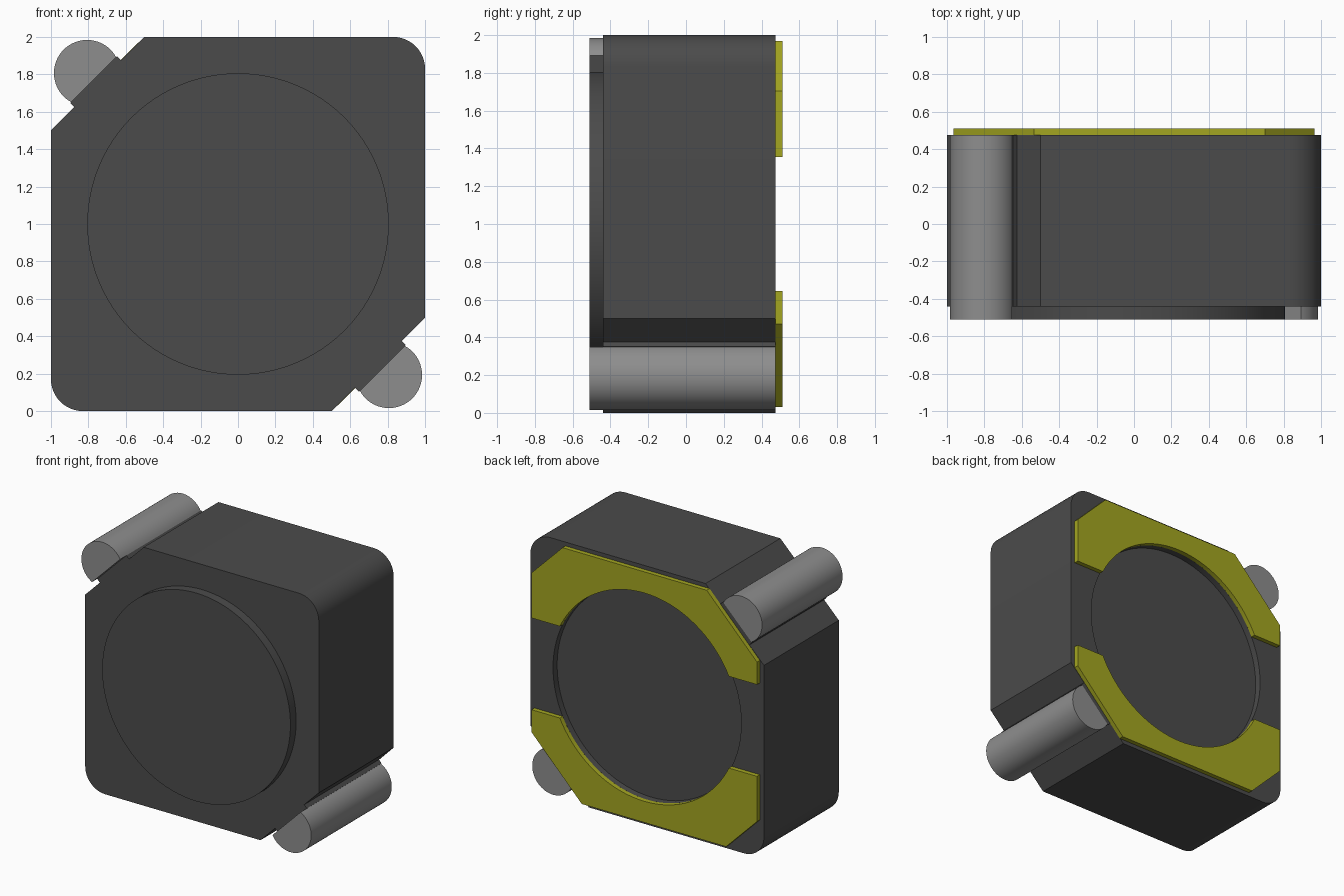
import bpy, bmesh, math

cube = bpy.data.objects.get("Cube")
if cube:
    bpy.data.objects.remove(cube, do_unlink=True)


def material(name, rgb):
    m = bpy.data.materials.new(name)
    m.use_nodes = True
    m.diffuse_color = (*rgb, 1)
    m.node_tree.nodes["Principled BSDF"].inputs["Base Color"].default_value = (*rgb, 1)
    return m


FERRITE = material("dark grey ferrite", (0.07, 0.07, 0.07))
WIRE = material("grey wire", (0.27, 0.27, 0.27))
PAD = material("olive yellow pad", (0.37, 0.38, 0.015))


def arc(cx, cz, r, a0, a1, n):
    """Points on an arc in the XZ plane, angles in degrees."""
    angles = [math.radians(a0 + (a1 - a0) * i / n) for i in range(n + 1)]
    return [(cx + r * math.cos(a), cz + r * math.sin(a)) for a in angles]


def turned(points):
    """Half turn about the centre of the model."""
    return [(-x, 2 - z) for x, z in points]


def finish(name, bm, mat):
    bmesh.ops.recalc_face_normals(bm, faces=bm.faces)
    mesh = bpy.data.meshes.new(name)
    bm.to_mesh(mesh)
    bm.free()
    mesh.materials.append(mat)
    obj = bpy.data.objects.new(name, mesh)
    bpy.context.collection.objects.link(obj)
    bpy.ops.object.select_all(action="DESELECT")
    obj.select_set(True)
    bpy.context.view_layer.objects.active = obj
    bpy.ops.object.shade_smooth_by_angle(angle=math.radians(30))
    return obj


def loop(bm, points, y):
    return [bm.verts.new((x, y, z)) for x, z in points]


def walls(bm, a, b):
    for i in range(len(a)):
        j = (i + 1) % len(a)
        bm.faces.new((a[i], a[j], b[j], b[i]))


def prism(name, points, y0, y1, mat):
    bm = bmesh.new()
    a, b = loop(bm, points, y0), loop(bm, points, y1)
    bm.faces.new(a)
    bm.faces.new(b)
    walls(bm, a, b)
    return finish(name, bm, mat)


FRONT, FACE, BACK, PAD_BACK = -0.51, -0.44, 0.475, 0.51
R = 0.806

# Body: two rounded corners, two chamfers with a raised seat, round recess at the back
half = arc(0.83, 1.83, 0.17, 0, 90, 12) + [
    (-0.5, 2), (-0.625, 1.875), (-0.648, 1.897), (-0.897, 1.648), (-0.875, 1.625), (-1, 1.5)]
outline = half + turned(half)
circle = arc(0, 1, R, 0, 360, 96)[:-1]
bm = bmesh.new()
front, back = loop(bm, outline, FACE), loop(bm, outline, BACK)
rim, floor = loop(bm, circle, BACK), loop(bm, circle, BACK - 0.05)
bm.faces.new(front)
bm.faces.new(floor)
walls(bm, front, back)
walls(bm, rim, floor)
edges = [bm.edges.get((v[i - 1], v[i])) for v in (back, rim) for i in range(len(v))]
bmesh.ops.triangle_fill(bm, use_beauty=True, edges=edges, normal=(0, 1, 0))
finish("body", bm, FERRITE)

# Round core standing out at the front
prism("front_core", circle, FRONT, FACE, FERRITE)

# D-shaped wire ends lying on the chamfer seats
cut = math.degrees(math.acos(0.049 / 0.177))
rod = arc(-0.807, 1.807, 0.177, -45 + cut, 315 - cut, 40)
prism("upper_wire_end", rod, FRONT, BACK, WIRE)
prism("lower_wire_end", turned(rod), FRONT, BACK, WIRE)

# Contact pads at the back, each hollowed by the round recess
a = math.degrees(math.asin(0.355 / R))
pad = [(0.965, 1.355), (0.965, 1.705), (0.70, 1.97), (-0.535, 1.97),
       (-0.965, 1.53), (-0.965, 1.355)] + arc(0, 1, R, 180 - a, a, 48)
prism("upper_pad", pad, BACK, PAD_BACK, PAD)
prism("lower_pad", turned(pad), BACK, PAD_BACK, PAD)
